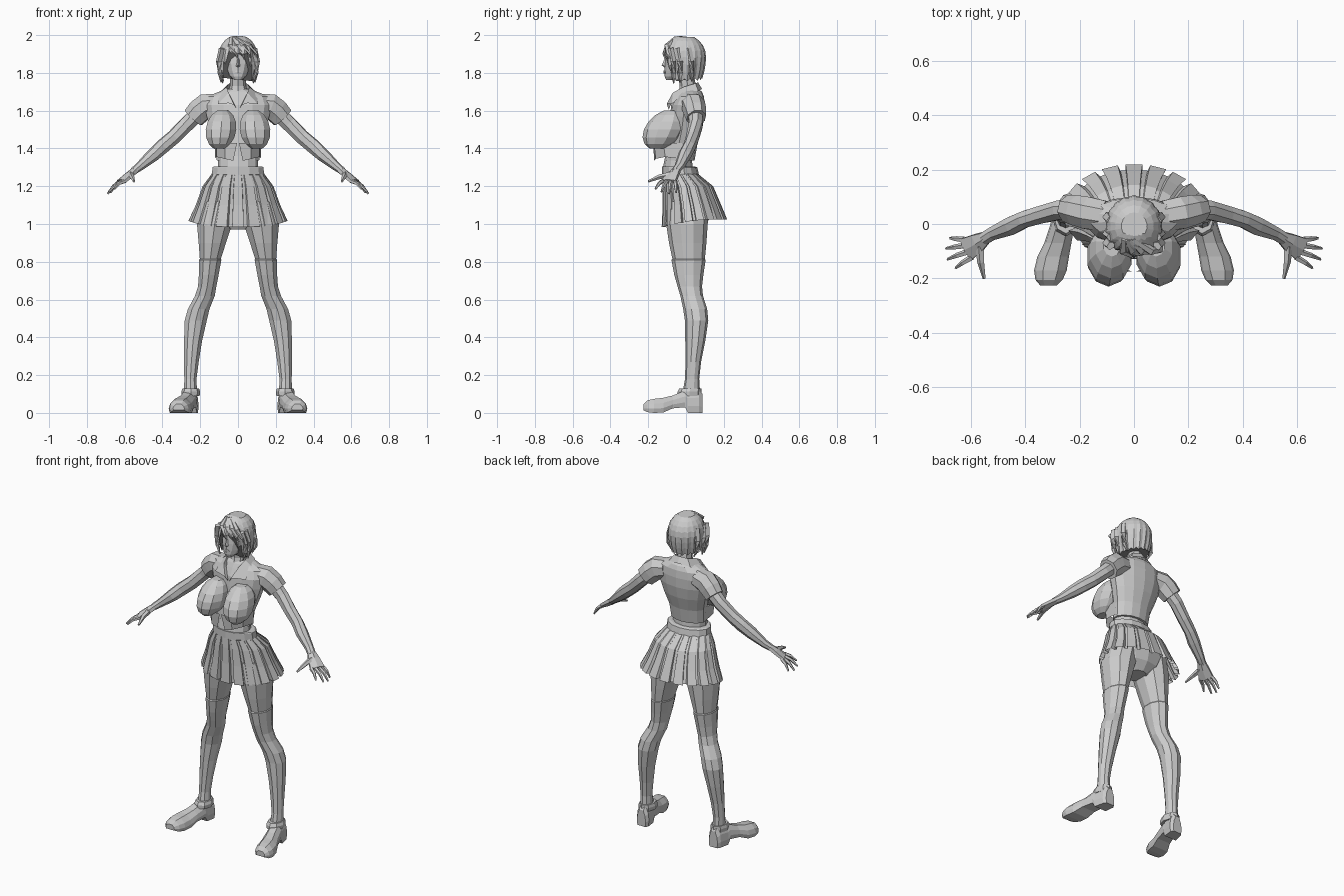
import bpy, bmesh, math
from mathutils import Vector
TAU = 2 * math.pi


def grid(name, rows, closed=True, caps=True, mirror=False):
    """Flat-shaded skin through rows of points."""
    bm = bmesh.new()
    vs = [[bm.verts.new(p) for p in r] for r in rows]
    n = len(vs[0])
    for a, b in zip(vs, vs[1:]):
        for i in range(n if closed else n - 1):
            j = (i + 1) % n
            bm.faces.new((a[i], a[j], b[j], b[i]))
    if closed and caps:
        bm.faces.new(vs[0])
        bm.faces.new(vs[-1])
    bmesh.ops.recalc_face_normals(bm, faces=bm.faces)
    me = bpy.data.meshes.new(name)
    bm.to_mesh(me)
    bm.free()
    ob = bpy.data.objects.new(name, me)
    bpy.context.collection.objects.link(ob)
    if mirror:
        m = ob.modifiers.new("mirror", 'MIRROR')
        m.use_mirror_merge = False
    return ob


def ring(x0, x1, y0, y1, z, n=10):
    cx, cy, rx, ry = (x0 + x1) / 2, (y0 + y1) / 2, (x1 - x0) / 2, (y1 - y0) / 2
    return [(cx + rx * math.sin(TAU * i / n), cy - ry * math.cos(TAU * i / n), z) for i in range(n)]


def tube(name, path, n=6, mirror=True):
    """Path of (x, y, z, horizontal radius, other radius)."""
    rows = []
    for k, p in enumerate(path):
        a, b = path[max(k - 1, 0)], path[min(k + 1, len(path) - 1)]
        d = (Vector(b[:3]) - Vector(a[:3])).normalized()
        u = d.cross(Vector((0, 0, 1))).normalized()
        w = u.cross(d)
        rows.append([Vector(p[:3]) + u * p[3] * math.cos(TAU * (i + .5) / n)
                     + w * p[4] * math.sin(TAU * (i + .5) / n) for i in range(n)])
    return grid(name, rows, mirror=mirror)


# Shirt body
body = [(.115, -.11, .045, 1.335), (.122, -.1, .06, 1.42), (.148, -.09, .085, 1.5),
        (.17, -.085, .098, 1.57), (.18, -.078, .1, 1.63), (.165, -.055, .095, 1.675),
        (.105, -.042, .085, 1.7), (.055, -.03, .065, 1.715)]
grid("shirt_body", [ring(-x, x, a, b, z, 14) for x, a, b, z in body])

# Bust, tilted so the upper slope is longer
rows = []
for k in range(1, 8):
    t = math.pi * k / 8
    row = []
    for i in range(10):
        a = TAU * i / 10
        h = math.cos(t)
        row.append((.09 + .085 * math.sin(t) * math.sin(a) - .01 * h,
                    -.115 - .108 * math.sin(t) * math.cos(a) + .04 * h,
                    1.5 + .108 * h))
    rows.append(row)
grid("bust", rows, mirror=True)

# Hanging open shirt front
grid("shirt_flap", [[(.005, -.175, 1.43), (.07, -.17, 1.43), (.115, -.12, 1.43), (.125, -.02, 1.43)],
                    [(.025, -.168, 1.335), (.07, -.16, 1.345), (.113, -.11, 1.355), (.12, -.02, 1.345)]],
     closed=False, mirror=True)

# Sleeves, arms and hands
tube("sleeve", [(.11, .03, 1.635, .06, .06), (.17, .04, 1.625, .064, .07), (.205, .048, 1.597, .06, .068),
                (.237, .055, 1.562, .053, .062)], 8)
tube("arm", [(.2, .05, 1.6, .042, .045), (.27, .052, 1.53, .038, .042), (.34, .035, 1.46, .035, .04),
             (.4, .018, 1.41, .033, .04), (.45, -.006, 1.365, .036, .036), (.52, -.035, 1.305, .026, .024),
             (.553, -.055, 1.28, .025, .019)], 8)
tube("palm", [(.545, -.05, 1.285, .026, .02), (.575, -.07, 1.26, .04, .018),
              (.617, -.093, 1.225, .05, .014)], 6)
tips = [(.675, -.052, 1.165), (.69, -.09, 1.16), (.685, -.13, 1.17), (.655, -.162, 1.185)]
for k, tip in enumerate(tips):
    s = (k - 1.5) * .024
    base = Vector((.61, -.09, 1.228)) + Vector((-.42, -.9, .02)) * s
    tip = Vector(tip)
    mid = base.lerp(tip, .5) + Vector((.004, 0, .008))
    tube("finger", [(*base, .012, .012), (*mid, .01, .01), (*tip, .005, .005)], 5)
tube("thumb", [(.565, -.08, 1.262, .018, .016), (.562, -.14, 1.25, .014, .013), (.55, -.2, 1.225, .006, .006)], 5)

# Belly and hips
hips = [(.105, -.11, .03, 1.36), (.107, -.122, .035, 1.3), (.125, -.115, .06, 1.25), (.17, -.105, .115, 1.17),
        (.19, -.1, .135, 1.08), (.15, -.08, .12, 1.02), (.06, -.05, .08, .97)]
grid("belly_and_hips", [ring(-x, x, a, b, z, 12) for x, a, b, z in hips])

# Pleated skirt and waistband
rows = []
N = 18
for x, y0, y1, z, amp in [(.128, -.122, .04, 1.285, 0), (.14, -.122, .065, 1.265, .02),
                          (.188, -.125, .145, 1.2, .05), (.224, -.125, .188, 1.1, .085), (.262, -.13, .22, 1, .12)]:
    row = []
    for k in range(N):
        for off, inn in ((-.34, 0), (.34, 0), (.38, 1), (.62, 1)):
            a = TAU * (k + off) / N
            f = 1 - amp * inn
            c = math.cos(a)
            dz = (.018 - .02 * c - .015 * c * c) if z == 1 else 0
            row.append((f * x * math.sin(a), (y0 + y1) / 2 - f * (y1 - y0) / 2 * c, z + dz))
    rows.append(row)
grid("pleated_skirt", rows, caps=False)
grid("waistband", [ring(-x, x, -.126, b, z, 14) for x, b, z in
                   [(.13, .045, 1.305), (.138, .06, 1.3), (.142, .068, 1.262), (.13, .05, 1.26)]])

# Legs with stocking tops
legs = [(.01, .19, -.1, .12, 1.12), (.025, .222, -.105, .115, 1.0), (.06, .212, -.09, .108, .9),
        (.088, .205, -.072, .1, .815), (.085, .209, -.077, .104, .81), (.1, .21, -.062, .092, .73),
        (.112, .214, -.045, .085, .67), (.12, .23, -.03, .09, .62), (.148, .268, -.015, .112, .55),
        (.162, .285, -.006, .118, .49), (.188, .288, -.004, .102, .38), (.206, .288, -.003, .08, .27),
        (.218, .286, -.005, .07, .18), (.215, .287, -.02, .075, .1), (.22, .28, -.02, .07, .06)]
grid("leg", [ring(*r, 10) for r in legs], mirror=True)

# Shoes: heel to toe sections of (y, centre x, half width, bottom, top)
rows = []
for y, cx, w, b, t in [(.087, .25, .03, 0, .1), (.07, .25, .042, 0, .125), (.01, .26, .045, 0, .12),
                       (-.005, .263, .045, .03, .118), (-.07, .28, .05, .024, .092), (-.12, .297, .058, .002, .08),
                       (-.17, .307, .06, .0, .074), (-.205, .312, .05, .004, .066), (-.226, .314, .03, .014, .046)]:
    h = t - b
    rows.append([(cx + w * u, y, b + h * v) for u, v in
                 ((-.9, 0), (.9, 0), (1, .3), (.88, .65), (.45, 1), (-.45, 1), (-.88, .65), (-1, .3))])
grid("shoe", rows, mirror=True)
grid("shoe_strap", [ring(.25 - w, .25 + w, a, .083, z, 8) for w, a, z in
                    [(.047, -.045, .09), (.05, -.045, .112), (.044, -.035, .13)]], mirror=True)

# Neck, head and face
grid("neck", [ring(-r, r, c - r, c + r, z, 8) for r, c, z in
              [(.06, .015, 1.68), (.043, .01, 1.73), (.041, -.005, 1.82)]])
head = [(.02, -.105, -.07, 1.762), (.043, -.113, -.02, 1.782), (.06, -.114, .03, 1.81), (.073, -.113, .06, 1.85),
        (.076, -.108, .08, 1.9), (.07, -.09, .075, 1.95), (.04, -.05, .04, 1.985)]
grid("head", [ring(-x, x, a, b, z, 12) for x, a, b, z in head])
grid("nose", [[(-.007, -.107, 1.875), (.007, -.107, 1.875), (0, -.113, 1.875)],
              [(-.012, -.108, 1.836), (.012, -.108, 1.836), (0, -.129, 1.84)],
              [(-.006, -.108, 1.83), (.006, -.108, 1.83), (0, -.115, 1.829)]])
grid("lips", [ring(-w, w, -.118, -.1, z, 6) for w, z in [(.01, 1.812), (.02, 1.805), (.012, 1.796)]])

# Hair cap with ridged strands, shorter over the forehead
rows = []
S = 36
for k in range(1, 9):
    v = k / 8
    row = []
    for i in range(S):
        a = TAU * i / S
        c = math.cos(a)
        bottom = 1.9 if c > .78 else 1.84 if c > .62 else 1.765
        bottom += .014 * (i % 2) - .01 * math.sin(a)
        z = 2.0 - (2.0 - bottom) * v ** 1.5
        q = (z - 1.885) / .117
        r = math.sqrt(max(0, 1 - q * q)) if q > 0 else 1 - .18 * q * q
        r *= 1 - .06 * (i % 2) * v
        row.append((.106 * r * math.sin(a), -.008 - .114 * r * c, z))
    rows.append(row)
grid("hair", rows).data.materials.clear()

# Side locks and swept fringe
for x, y, z in [(.08, -.065, 1.745), (.09, -.03, 1.75), (.075, .03, 1.755)]:
    tube("side_lock", [(.085, y - .015, 1.93, .018, .014), (.099, y, 1.86, .02, .013),
                       (.098, y, 1.8, .016, .01), (x, y, z, .003, .003)], 5)
for k in range(4):
    x = -.03 + .035 * k
    tube("fringe_lock", [(-.035 + .01 * k, -.055, 1.983, .012, .012), (x - .01, -.1, 1.945, .017, .01),
                         (x + .02, -.112 + .006 * k, 1.9, .015, .008),
                         (x + .03, -.108 + .012 * k, 1.865, .003, .003)], 5, False)

# Folded collar with pointed tips
grid("collar", [[(0, .06, 1.715), (.045, .045, 1.71), (.056, -.01, 1.7), (.04, -.06, 1.675), (.004, -.092, 1.605)],
                [(0, .064, 1.75), (.046, .05, 1.745), (.06, -.015, 1.725), (.05, -.07, 1.695), (.02, -.1, 1.63)],
                [(0, .085, 1.715), (.075, .065, 1.705), (.1, -.01, 1.695), (.105, -.075, 1.635), (.05, -.1, 1.64)]],
     closed=False, mirror=True)
